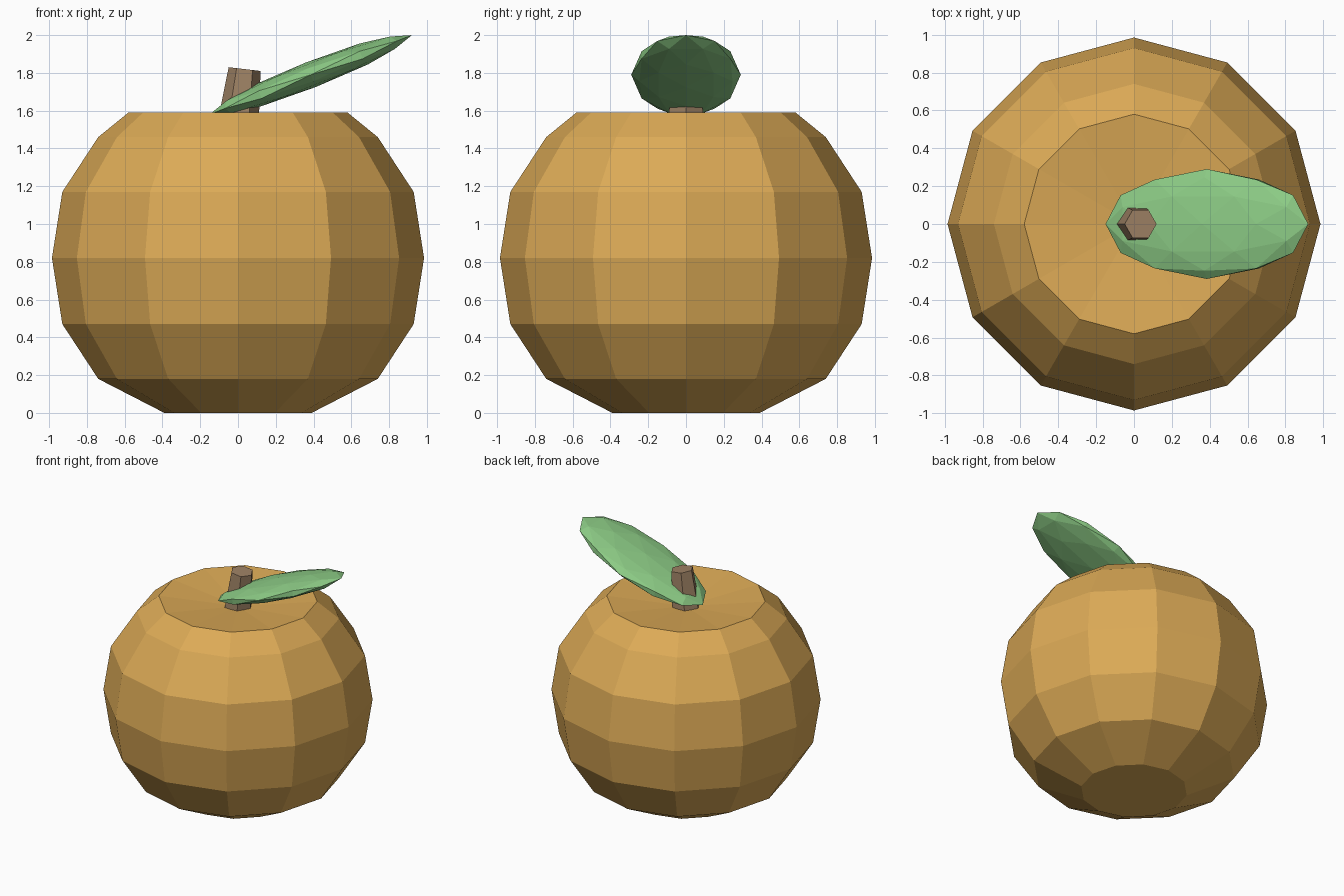
import bpy, bmesh, math
from mathutils import Vector, Matrix

if "Cube" in bpy.data.objects:
    bpy.data.objects.remove(bpy.data.objects["Cube"])


def material(name, rgb):
    lin = [((c / 255 + 0.055) / 1.055) ** 2.4 for c in rgb]
    m = bpy.data.materials.new(name)
    m.diffuse_color = (*lin, 1)
    m.use_nodes = True
    m.node_tree.nodes["Principled BSDF"].inputs["Base Color"].default_value = m.diffuse_color
    return m


def finish(bm, name, mat):
    bmesh.ops.recalc_face_normals(bm, faces=bm.faces[:])
    me = bpy.data.meshes.new(name)
    bm.to_mesh(me)
    bm.free()
    me.materials.append(mat)
    ob = bpy.data.objects.new(name, me)
    bpy.context.collection.objects.link(ob)
    return ob


golden = material("golden_skin", (220, 170, 86))
brown = material("brown_stem", (158, 130, 101))
green = material("leaf_green", (140, 203, 133))

# Fruit body: 12-sided lathe with a shallow dimple on top
profile = [(0.39, 0), (0.74, 0.18), (0.93, 0.47), (0.985, 0.82),
           (0.93, 1.17), (0.74, 1.46), (0.58, 1.59)]
N = 12
bm = bmesh.new()
rings = [[bm.verts.new((r * math.cos(math.tau * i / N), r * math.sin(math.tau * i / N), z))
          for i in range(N)] for r, z in profile]
for a, b in zip(rings, rings[1:]):
    for i in range(N):
        j = (i + 1) % N
        bm.faces.new((a[i], a[j], b[j], b[i]))
bm.faces.new(rings[0][::-1])
pole = bm.verts.new((0, 0, 1.53))
for i in range(N):
    bm.faces.new((rings[-1][i], rings[-1][(i + 1) % N], pole))
finish(bm, "fruit_body", golden)

# Stem: leaning, tapered six-sided prism
bm = bmesh.new()
length = 0.30
bmesh.ops.create_cone(bm, cap_ends=True, segments=6, radius1=0.11, radius2=0.085, depth=length)
bmesh.ops.rotate(bm, verts=bm.verts[:], matrix=Matrix.Rotation(math.radians(30), 3, 'Z')
                 if max(v.co.x for v in bm.verts) < 0.105 else Matrix.Identity(3))
tilt = Matrix.Rotation(math.radians(6.7), 4, 'Y')
top = Vector((0.035, 0, 1.82))
bm.transform(Matrix.Translation(top) @ tilt @ Matrix.Translation((0, 0, -length / 2)))
finish(bm, "stem", brown)

# Leaf: flattened faceted icosphere (icosahedron corners plus edge midpoints), tilted up
bm = bmesh.new()
points = set()
for base in ((0.8507, 0.5257, 0), (0.5, 0.809, 0.309), (1, 0, 0)):
    for k in range(3):
        p = base[k:] + base[:k]
        for sx in (1, -1):
            for sy in (1, -1):
                for sz in (1, -1):
                    points.add((p[0] * sx + 0.0, p[1] * sy + 0.0, p[2] * sz + 0.0))
for p in sorted(points):
    bm.verts.new(p)
bmesh.ops.convex_hull(bm, input=bm.verts[:])
bm.transform(Matrix.Translation((0.385, 0, 1.79))
             @ Matrix.Rotation(math.radians(-21.4), 4, 'Y')
             @ Matrix.Diagonal((0.575, 0.29, 0.07, 1)))
finish(bm, "leaf", green)
